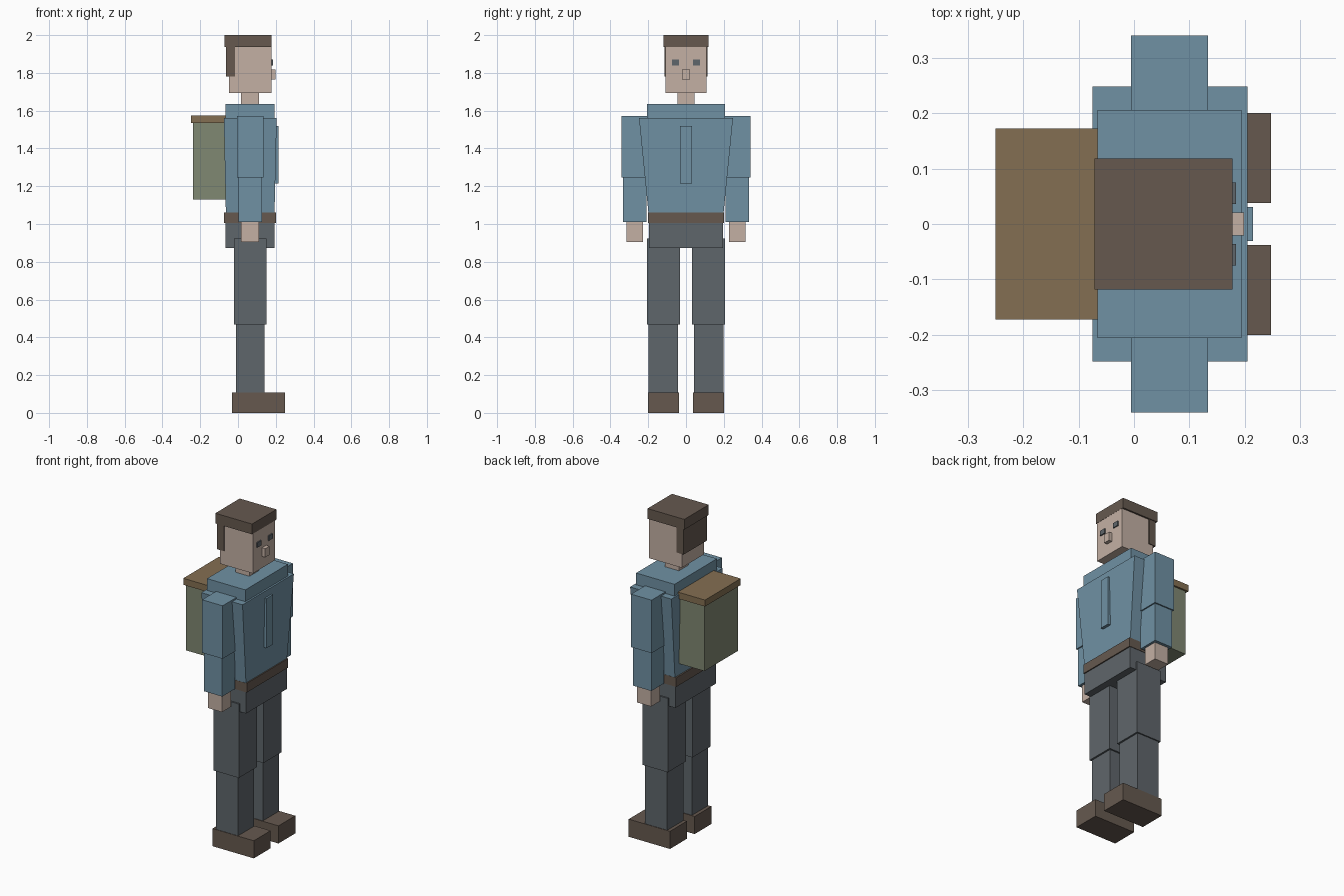
import bpy

if "Cube" in bpy.data.objects:
    bpy.data.objects.remove(bpy.data.objects["Cube"])


def material(name, rgb):
    """Flat colour given as 0-255 sRGB, stored linear."""
    lin = [((c / 255 + 0.055) / 1.055) ** 2.4 for c in rgb]
    m = bpy.data.materials.new(name)
    m.diffuse_color = (*lin, 1)
    m.use_nodes = True
    m.node_tree.nodes["Principled BSDF"].inputs["Base Color"].default_value = m.diffuse_color
    return m


SHIRT = material("shirt_blue", (112, 145, 164))
SKIN = material("skin", (196, 176, 164))
BROWN = material("dark_brown", (102, 89, 79))
SLATE = material("trouser_slate", (95, 102, 107))
GREEN = material("pack_green", (128, 136, 114))
TAN = material("pack_tan", (132, 111, 82))


def block(name, mat, x, y, z, bottom=None):
    """Box from (min, max) ranges; bottom = optional (x range, y range) for a taper."""
    bx, by = bottom or (x, y)
    verts = []
    for (x0, x1), (y0, y1), h in ((bx, by, z[0]), (x, y, z[1])):
        verts += [(x0, y0, h), (x1, y0, h), (x1, y1, h), (x0, y1, h)]
    faces = [(3, 2, 1, 0), (4, 5, 6, 7)]
    faces += [(i, (i + 1) % 4, (i + 1) % 4 + 4, i + 4) for i in range(4)]
    mesh = bpy.data.meshes.new(name)
    mesh.from_pydata(verts, [], faces)
    mesh.materials.append(mat)
    obj = bpy.data.objects.new(name, mesh)
    bpy.context.collection.objects.link(obj)
    return obj


def centred(name, mat, x, half, z, bottom=None):
    b = bottom and (bottom[0], (-bottom[1], bottom[1]))
    return block(name, mat, x, (-half, half), z, b)


def pair(name, mat, x, y, z):
    block(name + "_left", mat, x, y, z)
    block(name + "_right", mat, x, (-y[1], -y[0]), z)


# Head, facing +x
centred("head", SKIN, (-0.047, 0.177), 0.108, (1.693, 1.95))
centred("nose", SKIN, (0.17, 0.199), 0.021, (1.764, 1.817))
centred("neck", SKIN, (0.016, 0.11), 0.046, (1.62, 1.70))
pair("eye", SLATE, (0.176, 0.184), (0.036, 0.075), (1.84, 1.87))
centred("hair_top", BROWN, (-0.071, 0.178), 0.118, (1.937, 2.0))
centred("hair_back", BROWN, (-0.063, -0.016), 0.113, (1.78, 1.94))

# Torso
centred("shoulder_yoke", SHIRT, (-0.066, 0.194), 0.206, (1.54, 1.634))
centred("torso", SHIRT, (-0.075, 0.205), 0.249, (1.05, 1.562), ((-0.064, 0.193), 0.198))
centred("shirt_placket", SHIRT, (0.19, 0.215), 0.031, (1.215, 1.52))
centred("belt", BROWN, (-0.073, 0.2), 0.2, (1.004, 1.06))
centred("pelvis", SLATE, (-0.066, 0.193), 0.197, (0.872, 1.01))

# Arms
pair("upper_arm", SHIRT, (-0.005, 0.134), (0.2, 0.341), (1.247, 1.572))
pair("forearm", SHIRT, (0.002, 0.126), (0.208, 0.333), (1.01, 1.25))
pair("hand", SKIN, (0.016, 0.112), (0.228, 0.315), (0.904, 1.015))

# Legs
pair("thigh", SLATE, (-0.021, 0.15), (0.032, 0.206), (0.469, 0.922))
pair("shin", SLATE, (-0.011, 0.139), (0.042, 0.198), (0.1, 0.475))
pair("shoe", BROWN, (-0.032, 0.248), (0.038, 0.201), (0.0, 0.108))

# Backpack
centred("backpack_body", GREEN, (-0.238, -0.06), 0.162, (1.131, 1.54))
centred("backpack_lid", TAN, (-0.25, -0.06), 0.173, (1.534, 1.574))
